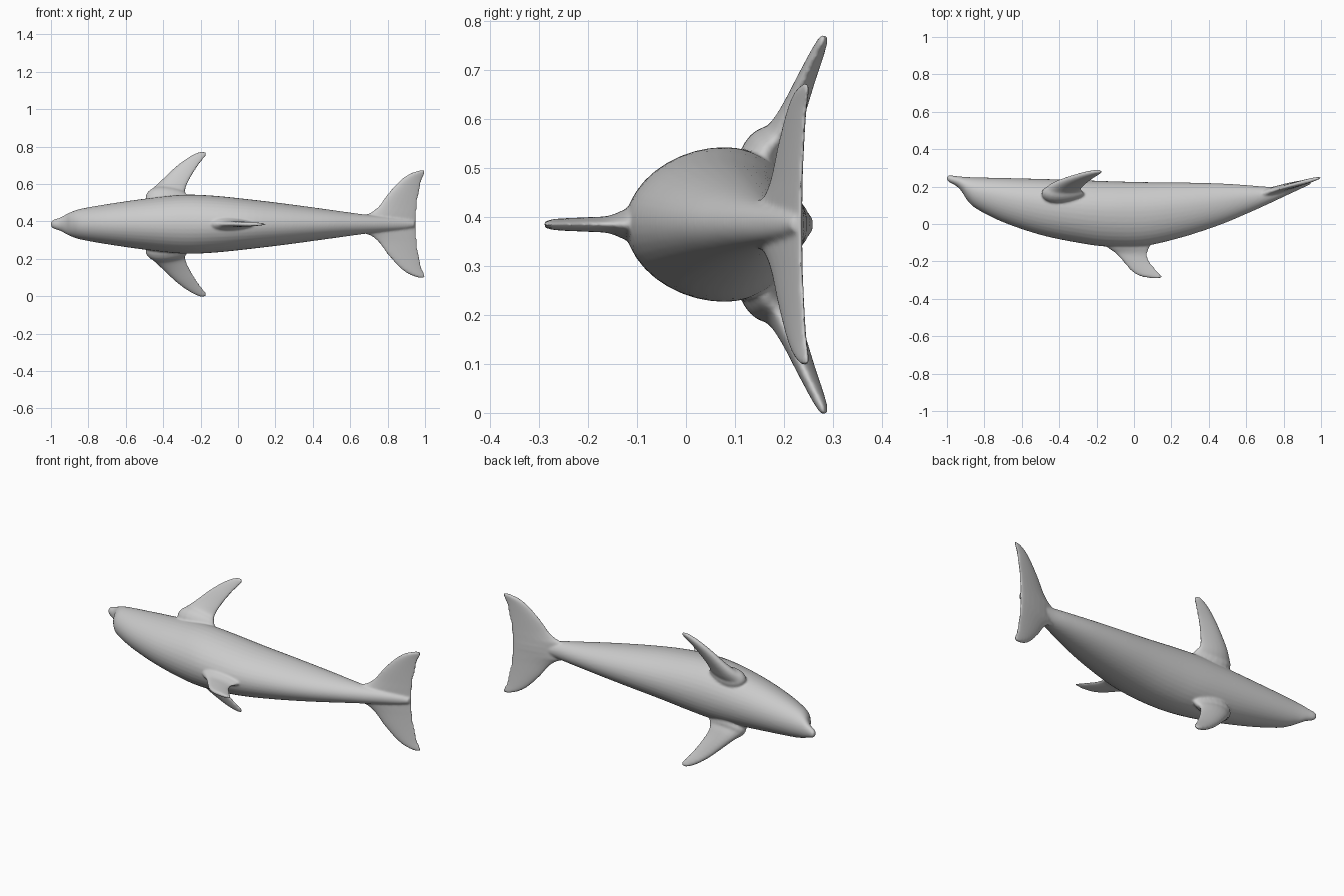
import bpy, bmesh, math
from mathutils import Vector

if "Cube" in bpy.data.objects:
    bpy.data.objects.remove(bpy.data.objects["Cube"])

ZC = 0.385          # height of the body's mirror plane
bm = bmesh.new()


def spline(rows, n=5):
    """Catmull-Rom refinement of station rows."""
    out = []
    for i in range(len(rows) - 1):
        a, b = rows[max(i - 1, 0)], rows[i]
        c, d = rows[i + 1], rows[min(i + 2, len(rows) - 1)]
        for k in range(n):
            t = k / n
            out.append([0.5 * (2 * q + (r - p) * t + (2 * p - 5 * q + 4 * r - s) * t * t
                               + (3 * q - p - 3 * r + s) * t ** 3)
                        for p, q, r, s in zip(a, b, c, d)])
    return out + [list(rows[-1])]


def loft(rings):
    """Closed skin through rings of points."""
    vs = [[bm.verts.new((p[0], p[1], p[2] + ZC)) for p in r] for r in rings]
    n = len(vs[0])
    for a, b in zip(vs, vs[1:]):
        for i in range(n):
            bm.faces.new((a[i], a[(i + 1) % n], b[(i + 1) % n], b[i]))
    bm.faces.new(vs[0])
    bm.faces.new(vs[-1])


def fin(rows, side=1):
    """Fin from rows of leading point, trailing point, thickness."""
    rows = spline(rows)
    mids = [(Vector(r[0:3]) + Vector(r[3:6])) / 2 for r in rows]
    rings = []
    for i, r in enumerate(rows):
        half = (Vector(r[0:3]) - Vector(r[3:6])) / 2
        span = mids[min(i + 1, len(mids) - 1)] - mids[max(i - 1, 0)]
        nrm = half.cross(span).normalized()
        ring = []
        for k in range(20):
            a = math.tau * k / 20
            p = mids[i] + half * math.cos(a) + nrm * (r[6] / 2 * math.sin(a) * (1 + 0.3 * math.cos(a)))
            ring.append((p.x, p.y, p.z * side))
        rings.append(ring)
    loft(rings)


# body: x, back y, belly y, half width
body = [(-1.0, .236, .256, .012), (-.985, .222, .26, .024), (-.95, .203, .256, .036),
        (-.92, .172, .253, .052), (-.89, .125, .251, .066), (-.84, .08, .249, .082),
        (-.7, .01, .246, .107), (-.5, -.058, .241, .136), (-.3, -.1, .235, .157),
        (-.14, -.121, .229, .153), (.05, -.118, .224, .134), (.25, -.073, .222, .11),
        (.45, -.008, .217, .083), (.6, .054, .208, .062), (.72, .108, .199, .046),
        (.82, .155, .207, .034), (.9, .192, .224, .024), (.945, .213, .234, .014)]
rings = []
for x, back, belly, hw in spline(body):
    yc = back + .55 * (belly - back)
    ring = []
    for k in range(40):
        a = math.tau * k / 40
        s = math.sin(a)
        ring.append((x, yc + s * (belly - yc if s > 0 else yc - back), hw * math.cos(a)))
    rings.append(ring)
loft(rings)

# flippers and tail flukes, mirrored in z
flipper = [(-.47, .14, .07, -.25, .14, .07, .1), (-.495, .165, .145, -.265, .16, .145, .095),
           (-.46, .197, .185, -.282, .185, .175, .066), (-.415, .222, .228, -.266, .208, .225, .05),
           (-.34, .25, .30, -.222, .242, .30, .036), (-.275, .27, .35, -.188, .264, .345, .028),
           (-.225, .281, .378, -.168, .277, .372, .02), (-.195, .284, .388, -.172, .281, .385, .012)]


def fluke_y(x):
    return .165 + .28 * (x - .7)


fluke = [(xl, fluke_y(xl), z, xt, fluke_y(xt), z, t) for z, xl, xt, t in
         [(-.02, .68, .952, .04), (.04, .67, .954, .038), (.065, .715, .956, .034),
          (.1, .755, .959, .03), (.165, .803, .968, .027), (.235, .868, .984, .024),
          (.268, .915, .998, .021), (.283, .955, 1.002, .016), (.288, .975, .998, .01)]]
for side in (1, -1):
    fin(flipper, side)
    fin(fluke, side)

# back fin
fin([(-.15, -.06, 0, .09, -.06, 0, .1), (-.15, -.115, 0, .085, -.12, 0, .066),
     (-.1, -.155, 0, .072, -.16, 0, .035), (-.058, -.2, 0, .083, -.2, 0, .029),
     (-.015, -.25, 0, .115, -.24, 0, .025), (.03, -.278, 0, .14, -.268, 0, .021),
     (.08, -.288, 0, .153, -.284, 0, .015), (.11, -.29, 0, .148, -.289, 0, .01)])

bmesh.ops.recalc_face_normals(bm, faces=bm.faces)
mesh = bpy.data.meshes.new("sea_animal_body")
bm.to_mesh(mesh)
bm.free()
obj = bpy.data.objects.new("sea_animal_body", mesh)
bpy.context.collection.objects.link(obj)

# fuse fins with the body and soften the joints
rm = obj.modifiers.new("fuse", 'REMESH')
rm.mode = 'VOXEL'
rm.voxel_size = 0.006
rm.use_smooth_shade = True
sm = obj.modifiers.new("soften", 'SMOOTH')
sm.factor = 0.5
sm.iterations = 6
